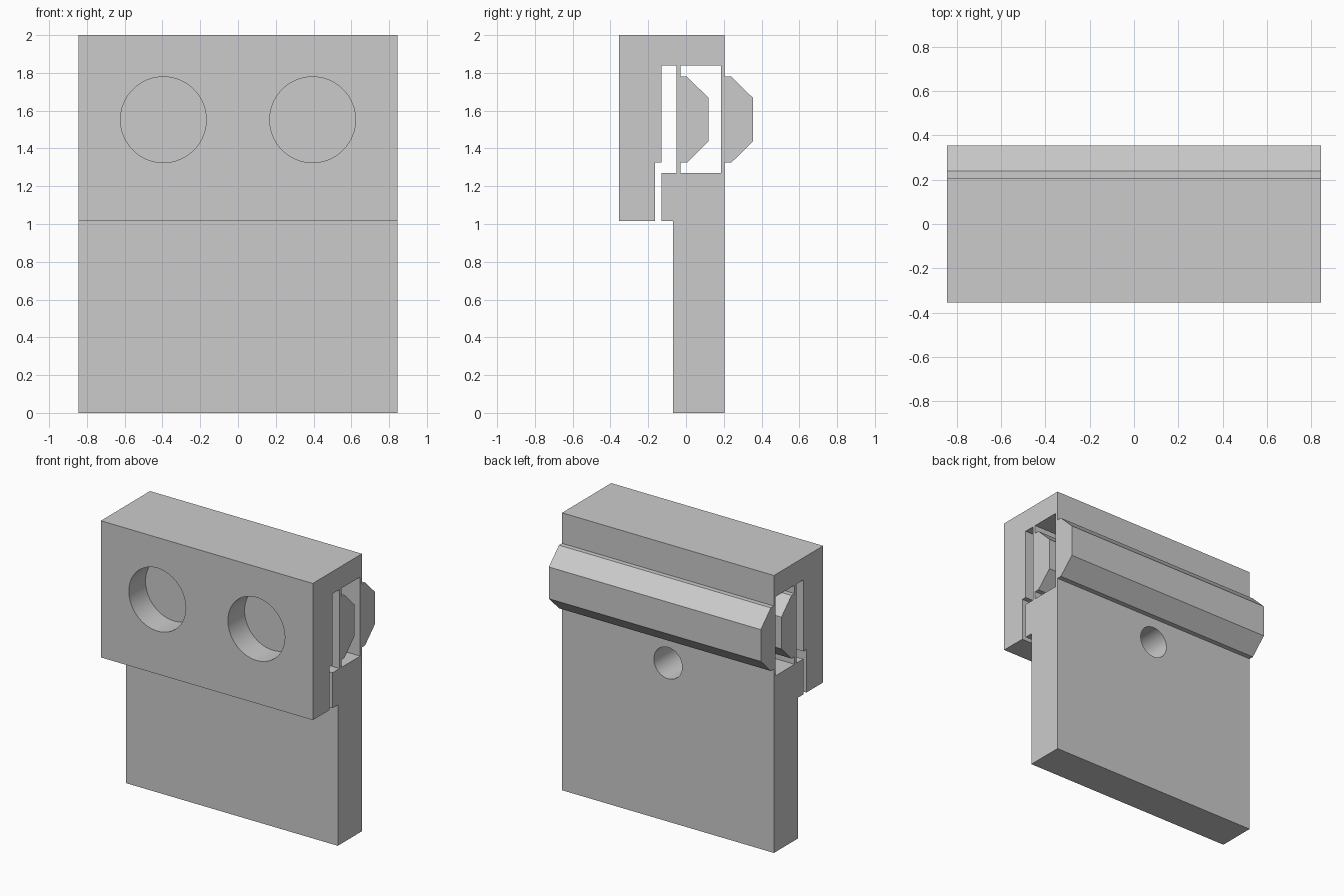
import bpy
import bmesh
import math

if "Cube" in bpy.data.objects:
    bpy.data.objects.remove(bpy.data.objects["Cube"], do_unlink=True)

HALF_WIDTH = 0.845

grey = bpy.data.materials.new("plain grey")
grey.use_nodes = True
colour = (0.6, 0.6, 0.6, 1)
grey.diffuse_color = colour
grey.node_tree.nodes["Principled BSDF"].inputs["Base Color"].default_value = colour


def extrude_profile(name, points, half=HALF_WIDTH):
    """Sweep a closed (y, z) side profile across the width."""
    bm = bmesh.new()
    face = bm.faces.new([bm.verts.new((-half, y, z)) for y, z in points])
    swept = bmesh.ops.extrude_face_region(bm, geom=[face])
    verts = [v for v in swept["geom"] if isinstance(v, bmesh.types.BMVert)]
    bmesh.ops.translate(bm, verts=verts, vec=(2 * half, 0, 0))
    bmesh.ops.recalc_face_normals(bm, faces=bm.faces)
    mesh = bpy.data.meshes.new(name)
    bm.to_mesh(mesh)
    bm.free()
    obj = bpy.data.objects.new(name, mesh)
    bpy.context.collection.objects.link(obj)
    mesh.materials.append(grey)
    return obj


def bore(name, x, z, radius, y0, y1):
    """Cylindrical cutter along y."""
    bpy.ops.mesh.primitive_cylinder_add(
        vertices=64, radius=radius, depth=y1 - y0,
        location=(x, (y0 + y1) / 2, z), rotation=(math.pi / 2, 0, 0))
    obj = bpy.context.object
    obj.name = name
    obj.data.materials.append(grey)
    return obj


def cut(target, cutter):
    cutter.hide_render = True
    mod = target.modifiers.new("cut", "BOOLEAN")
    mod.operation = "DIFFERENCE"
    mod.solver = "EXACT"
    mod.object = cutter
    bpy.context.view_layer.objects.active = target
    bpy.ops.object.modifier_apply(modifier=mod.name)
    bpy.data.objects.remove(cutter, do_unlink=True)


# Body: hooked front cover, thin inner web and lower block in one section
body = extrude_profile("clamp_body", [
    (-0.355, 2), (-0.355, 1.015), (-0.165, 1.015), (-0.165, 1.325),
    (-0.13, 1.325), (-0.13, 1.84), (-0.05, 1.84), (-0.05, 1.27),
    (-0.13, 1.27), (-0.13, 1.015), (-0.07, 1.015), (-0.07, 0),
    (0.205, 0), (0.205, 2)])

# Chamber between the inner web and the thin back wall
cut(body, extrude_profile("chamber_cutter", [
    (-0.03, 1.27), (0.185, 1.27), (0.185, 1.84), (-0.03, 1.84)], 1))

# Blind round pockets in the cover and the screw hole in the lower block
for side in (-1, 1):
    cut(body, bore("pocket_cutter", side * 0.395, 1.552, 0.227, -0.5, -0.165))
cut(body, bore("screw_hole_cutter", 0, 1.143, 0.113, -0.15, 0.4))

# Chamfered bars on the back of the web and of the back wall
for name, y in (("inner_bar", -0.03), ("outer_bar", 0.205)):
    extrude_profile(name, [
        (y, 1.325), (y + 0.035, 1.325), (y + 0.15, 1.438),
        (y + 0.15, 1.667), (y + 0.035, 1.78), (y, 1.78)])

# Smooth bores, sharp edges elsewhere
bpy.ops.object.select_all(action="DESELECT")
body.select_set(True)
bpy.context.view_layer.objects.active = body
bpy.ops.object.shade_smooth_by_angle(angle=math.radians(30))
